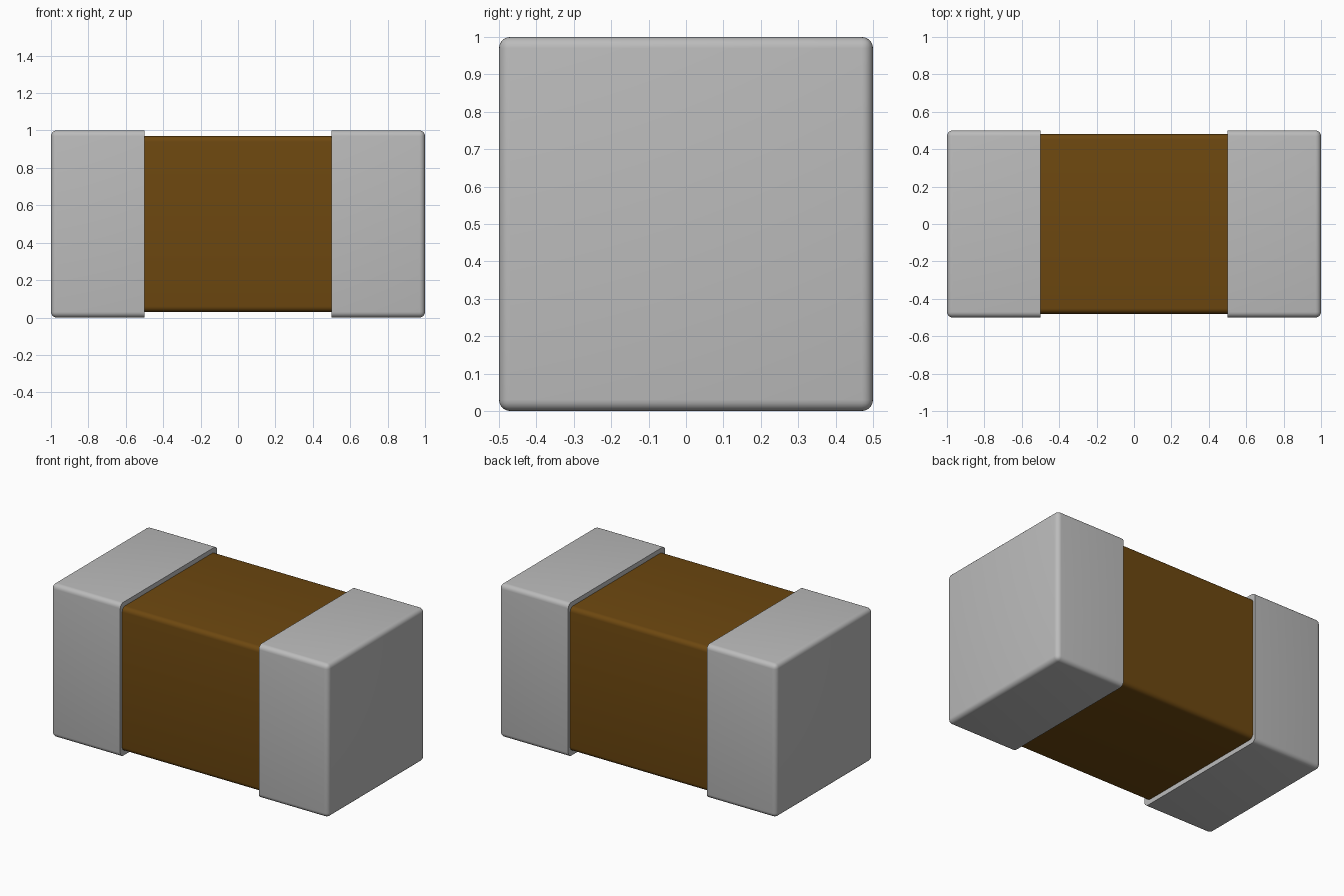
import bpy, bmesh, math
from mathutils import Matrix, Vector

cube = bpy.data.objects.get("Cube")
if cube:
    bpy.data.objects.remove(cube, do_unlink=True)


def material(name, color):
    m = bpy.data.materials.new(name)
    m.diffuse_color = color
    m.use_nodes = True
    bsdf = next(n for n in m.node_tree.nodes if n.type == 'BSDF_PRINCIPLED')
    bsdf.inputs["Base Color"].default_value = color
    return m


def rounded_box(name, lo, hi, radius, mat, keep_edge):
    """Box whose edges are rounded, except those for which keep_edge(edge) is true."""
    lo, hi = Vector(lo), Vector(hi)
    bm = bmesh.new()
    bmesh.ops.create_cube(bm, size=1)
    bmesh.ops.transform(bm, verts=bm.verts, matrix=Matrix.Translation((lo + hi) / 2)
                        @ Matrix.Diagonal((*(hi - lo), 1)))
    edges = [e for e in bm.edges if not keep_edge(e)]
    bmesh.ops.bevel(bm, geom=edges, offset=radius, offset_type='OFFSET', segments=5,
                    profile=0.5, affect='EDGES', clamp_overlap=True)
    bmesh.ops.recalc_face_normals(bm, faces=bm.faces)
    mesh = bpy.data.meshes.new(name)
    bm.to_mesh(mesh)
    bm.free()
    mesh.materials.append(mat)
    obj = bpy.data.objects.new(name, mesh)
    bpy.context.collection.objects.link(obj)
    bpy.ops.object.select_all(action='DESELECT')
    obj.select_set(True)
    bpy.context.view_layer.objects.active = obj
    bpy.ops.object.shade_smooth_by_angle(angle=math.radians(35))
    return obj


brown = material("brown ceramic", (0.153, 0.064, 0.005, 1))
grey = material("grey metal", (0.50, 0.50, 0.50, 1))

# Ceramic body: long edges rounded, ends sunk into the caps
rounded_box("body", (-0.52, -0.48, 0.03), (0.52, 0.48, 0.97), 0.03, brown,
            lambda e: abs(e.verts[0].co.x - e.verts[1].co.x) < 0.01)

# Metal end caps: rounded outside, sharp rim facing the body
for name, side in (("left_end_cap", 1), ("right_end_cap", -1)):
    x0, x1 = sorted((0.5 * side, 1.0 * side))
    rounded_box(name, (x0, -0.5, 0), (x1, 0.5, 1), 0.03, grey,
                lambda e: all(abs(v.co.x) < 0.51 for v in e.verts))
